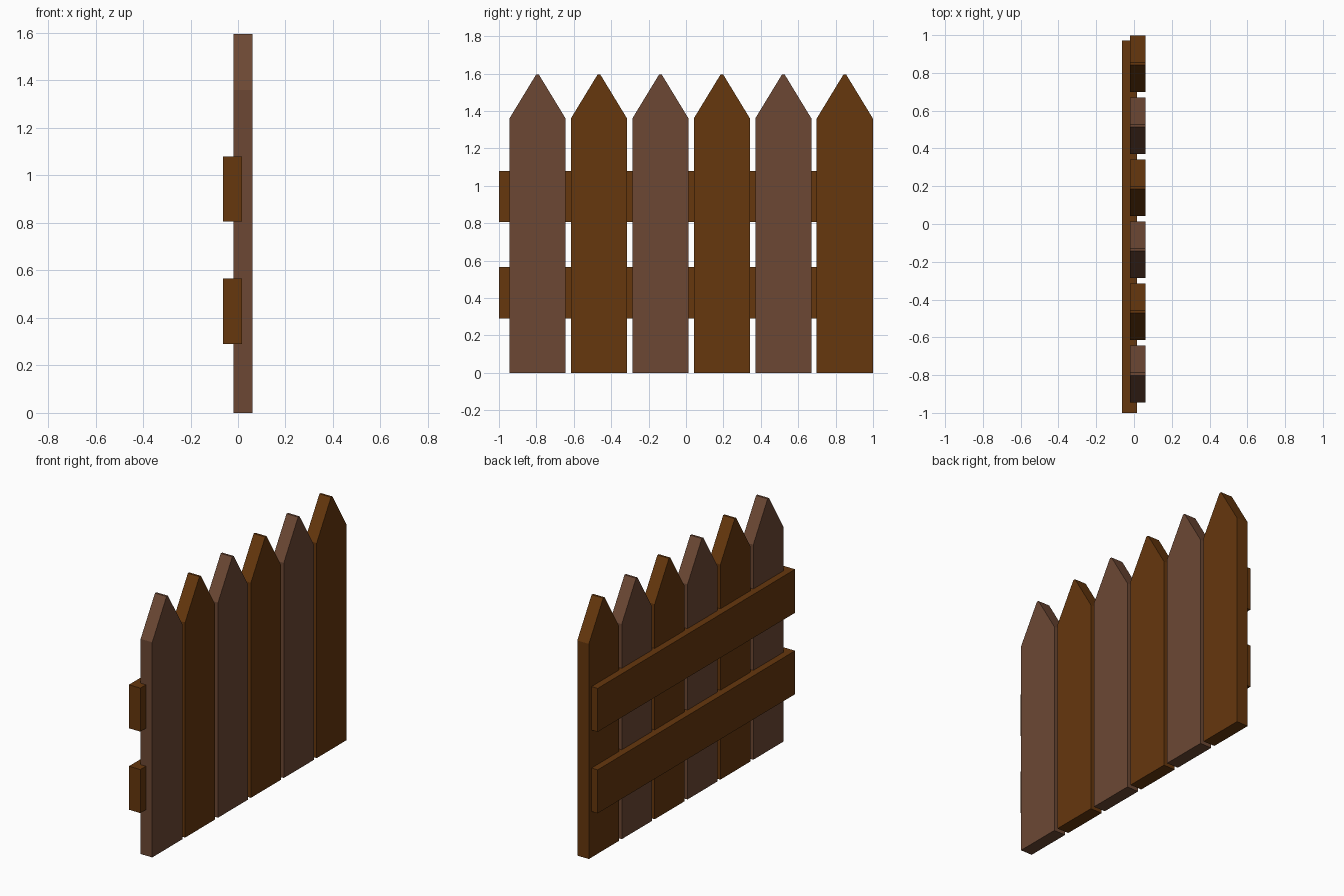
import bpy, bmesh

if "Cube" in bpy.data.objects:
    bpy.data.objects.remove(bpy.data.objects["Cube"])


def make_material(name, rgb):
    mat = bpy.data.materials.new(name)
    mat.diffuse_color = (*rgb, 1.0)
    mat.use_nodes = True
    mat.node_tree.nodes["Principled BSDF"].inputs["Base Color"].default_value = mat.diffuse_color
    return mat


golden_brown = make_material("golden brown wood", (0.133, 0.038, 0.004))
dusty_brown = make_material("dusty brown wood", (0.150, 0.064, 0.034))


def extrude_profile(name, profile, x0, x1, mat):
    """Solid with a (y, z) outline, extruded along x."""
    bm = bmesh.new()
    face = bm.faces.new([bm.verts.new((x0, y, z)) for y, z in profile])
    new = bmesh.ops.extrude_face_region(bm, geom=[face])["geom"]
    for v in new:
        if isinstance(v, bmesh.types.BMVert):
            v.co.x = x1
    bmesh.ops.recalc_face_normals(bm, faces=bm.faces[:])
    mesh = bpy.data.meshes.new(name)
    bm.to_mesh(mesh)
    bm.free()
    mesh.materials.append(mat)
    obj = bpy.data.objects.new(name, mesh)
    bpy.context.collection.objects.link(obj)


# Pointed pickets with slightly blunted tips, alternating colours
half, tip, shoulder, top = 0.15, 0.007, 1.36, 1.595
for i in range(6):
    y = -0.794 + i * 0.3286
    outline = [(y - half, 0), (y + half, 0), (y + half, shoulder),
               (y + tip, top), (y - tip, top), (y - half, shoulder)]
    extrude_profile(f"picket_{i + 1}", outline, -0.02, 0.061,
                    golden_brown if i % 2 else dusty_brown)

# Two horizontal rails behind the pickets
for name, z0, z1 in (("lower_rail", 0.29, 0.565), ("upper_rail", 0.805, 1.08)):
    extrude_profile(name, [(-1, z0), (0.972, z0), (0.972, z1), (-1, z1)],
                    -0.063, 0.017, golden_brown)
